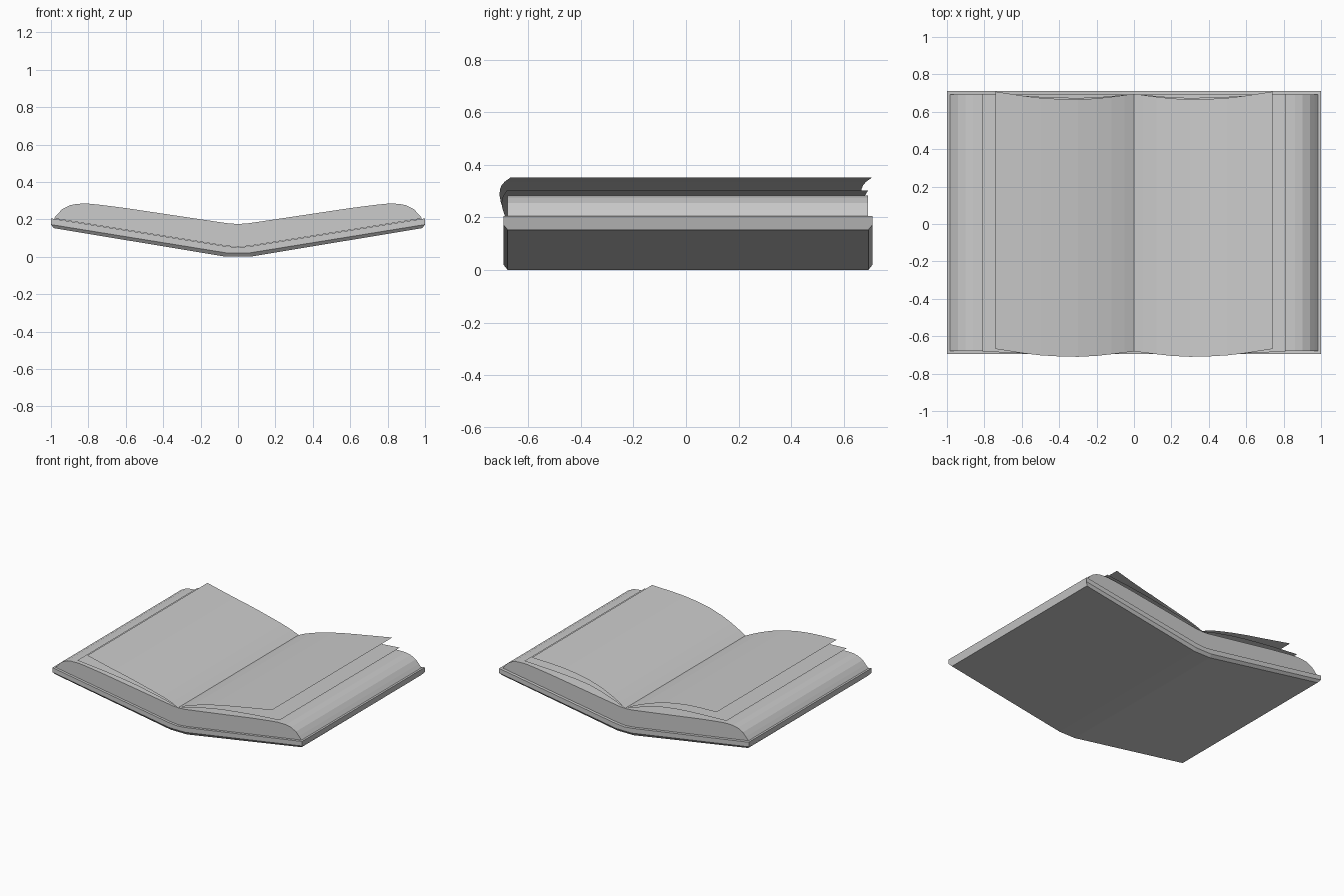
import bpy

if "Cube" in bpy.data.objects:
    bpy.data.objects.remove(bpy.data.objects["Cube"])


def make_mesh(name, verts, faces):
    me = bpy.data.meshes.new(name)
    me.from_pydata(verts, [], faces)
    me.update()
    ob = bpy.data.objects.new(name, me)
    bpy.context.collection.objects.link(ob)
    return ob


def loft(name, rings, closed=True):
    """Join equal-length rings with quads; closed rings also get end caps."""
    n = len(rings[0])
    verts = [p for r in rings for p in r]
    faces = []
    for i in range(len(rings) - 1):
        for j in range(n if closed else n - 1):
            k = (j + 1) % n
            faces.append((i * n + j, i * n + k, (i + 1) * n + k, (i + 1) * n + j))
    if closed:
        faces.append(tuple(reversed(range(n))))
        faces.append(tuple(range((len(rings) - 1) * n, len(rings) * n)))
    return make_mesh(name, verts, faces)


def mirrored(half):
    """Full left-to-right profile from a right half that starts at x = 0."""
    return [(-p[0], *p[1:]) for p in reversed(half[1:])] + half


# Cover: shallow V board, bottom rim chamfered all round
Y0, Y1, C = -0.695, 0.71, 0.016
stations = mirrored([(0, 0.05, 0.02, 0.0, 0), (0.065, 0.056, 0.021, 0.0, 0.0),
                     (1.0, 0.205, 0.172, 0.153, 0.015)])
rings = []
for x, top, mid, bot, inset in stations:
    bx = x - abs(inset) * (1 if x > 0 else -1)
    rings.append([(x, Y0, top), (x, Y0, mid), (bx, Y0 + C, bot),
                  (bx, Y1 - C, bot), (x, Y1, mid), (x, Y1, top)])
loft("cover", rings)

# Page block: thick stack with rounded fore edges
top = mirrored([(0, 0.175), (0.05, 0.178), (0.2, 0.200), (0.4, 0.230), (0.6, 0.260),
                (0.74, 0.278), (0.80, 0.284), (0.86, 0.283), (0.90, 0.275),
                (0.94, 0.254), (0.965, 0.228), (0.985, 0.205)])
base = [(0.065, 0.058), (0, 0.052), (-0.065, 0.058)]
outline = top + base
loft("page_block", [[(x, y, z) for x, z in outline] for y in (0.692, -0.68)])

# Loose leaves: curved single sheets, (x, z, y shift) along each right half
leaves = {
    "lower_leaf": [(0, 0.177, 0), (0.05, 0.192, -0.004), (0.12, 0.214, -0.010),
                   (0.2, 0.235, -0.017), (0.3, 0.257, -0.020), (0.4, 0.271, -0.018),
                   (0.5, 0.281, -0.014), (0.62, 0.291, -0.008), (0.81, 0.303, 0)],
    "upper_leaf": [(0, 0.178, 0), (0.05, 0.202, -0.005), (0.12, 0.231, -0.014),
                   (0.2, 0.258, -0.023), (0.3, 0.286, -0.028), (0.4, 0.307, -0.026),
                   (0.5, 0.323, -0.020), (0.6, 0.336, -0.008), (0.74, 0.352, 0.014)],
}
for name, half in leaves.items():
    loft(name, [[(x, -0.682 + s, z), (x, 0.694 + s, z)] for x, z, s in mirrored(half)],
         closed=False)
